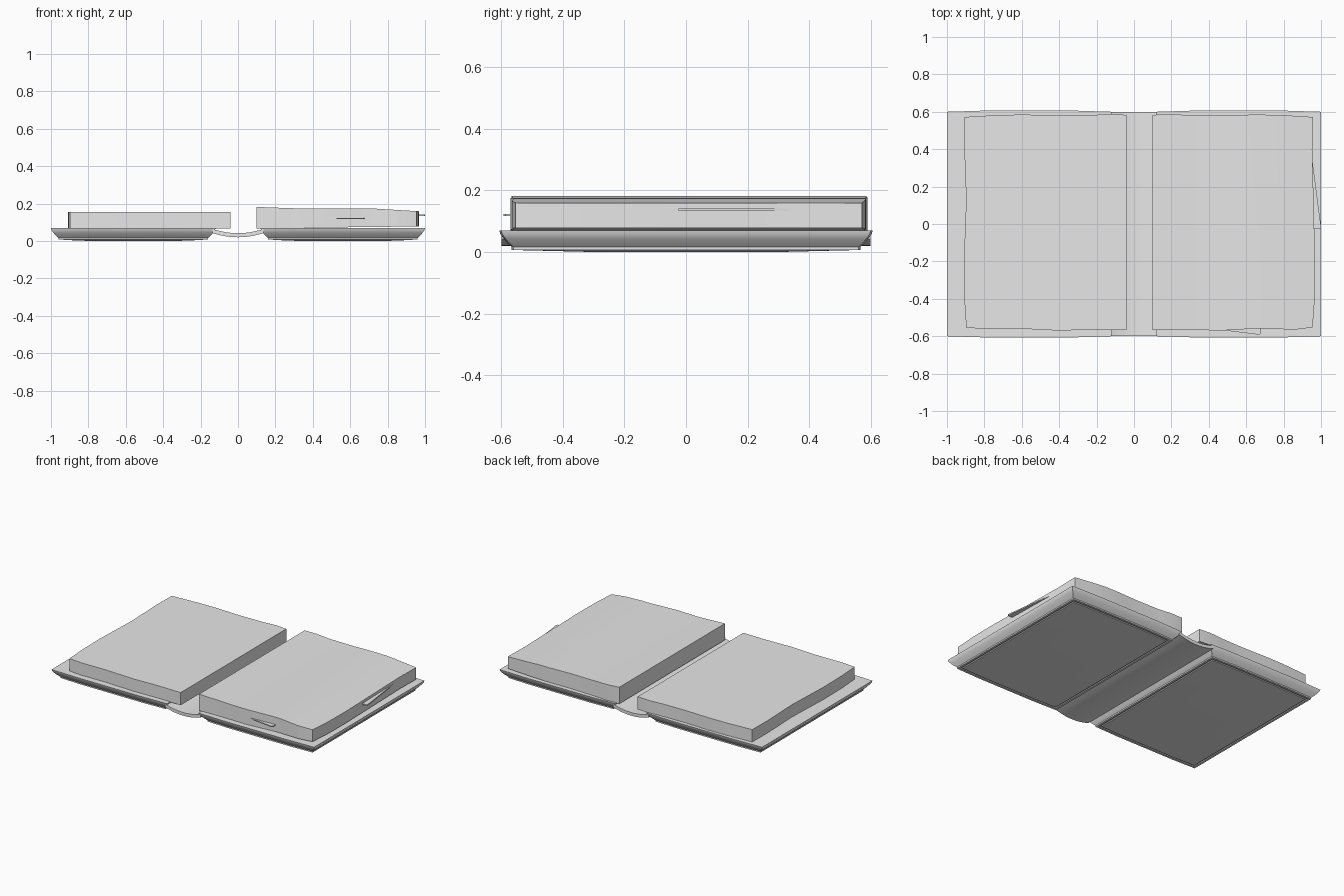
import bpy, bmesh, math
from mathutils import Vector

if "Cube" in bpy.data.objects:
    bpy.data.objects.remove(bpy.data.objects["Cube"])

grey = bpy.data.materials.new("plain_grey")
grey.diffuse_color = (0.8, 0.8, 0.8, 1)
grey.use_nodes = True
grey.node_tree.nodes["Principled BSDF"].inputs["Base Color"].default_value = grey.diffuse_color


def finish(name, bm, smooth=False):
    bmesh.ops.recalc_face_normals(bm, faces=bm.faces)
    mesh = bpy.data.meshes.new(name)
    bm.to_mesh(mesh)
    bm.free()
    mesh.materials.append(grey)
    obj = bpy.data.objects.new(name, mesh)
    bpy.context.collection.objects.link(obj)
    if smooth:
        bpy.ops.object.select_all(action='DESELECT')
        obj.select_set(True)
        bpy.context.view_layer.objects.active = obj
        bpy.ops.object.shade_smooth_by_angle(angle=math.radians(35))
    return obj


def bridge(bm, a, b):
    for i in range(len(a)):
        j = (i + 1) % len(a)
        bm.faces.new((a[i], a[j], b[j], b[i]))


def cover(name, x0, x1):
    """Board with a slightly bowed outline, sloping edge and stepped underside."""
    bm = bmesh.new()
    rings = []
    # (inset, height) from the top face down to the underside panel
    for inset, z in [(0, .07), (.003, .058), (.014, .043), (.026, .029), (.04, .016),
                     (.04, .007), (.055, .007), (.055, .013), (.066, .013), (.066, .006)]:
        a, b, y = x0 + inset, x1 - inset, .6 - inset
        w = b - a
        pts = [(a, -y), (a + .22 * w, -y - .006), (a + .78 * w, -y - .006), (b, -y),
               (b, y), (a + .78 * w, y + .006), (a + .22 * w, y + .006), (a, y)]
        rings.append([bm.verts.new((px, py, z)) for px, py in pts])
    for upper, lower in zip(rings, rings[1:]):
        bridge(bm, upper, lower)
    bm.faces.new(rings[0])
    # shallow bulge in the underside panel
    mid = (x0 + x1) / 2
    centre = [bm.verts.new((mid + (v.co.x - mid) * .6, v.co.y * .55, 0)) for v in rings[-1]]
    bridge(bm, rings[-1], centre)
    bm.faces.new(centre)
    finish(name, bm, True)


cover("left_cover", -1, -.12)
cover("right_cover", .12, 1)

# curved spine joining both covers
bm = bmesh.new()
xs = [-.135 + .27 * i / 12 for i in range(13)]
sag = lambda x: .042 + .022 * (x / .135) ** 2
section = [(x, sag(x)) for x in xs] + [(x, sag(x) - .022) for x in reversed(xs)]
ends = [[bm.verts.new((x, y, z)) for x, z in section] for y in (-.6, .6)]
bridge(bm, *ends)
for end in ends:
    bm.faces.new(end)
finish("spine", bm, True)


def interpolate(x, table):
    for (xa, za), (xb, zb) in zip(table, table[1:]):
        if x <= xb:
            return za + (zb - za) * max(0, x - xa) / (xb - xa)
    return table[-1][1]


def page_block(name, outline, top, bottom):
    """Stack of pages with an uneven outline; top and bottom follow height tables."""
    bm = bmesh.new()
    low = [bm.verts.new((x, y, 0)) for x, y in outline]
    high = [bm.verts.new((x, y, 1)) for x, y in outline]
    bridge(bm, low, high)
    bm.faces.new(low)
    bm.faces.new(high)
    for x, _ in top[1:-1]:
        bmesh.ops.bisect_plane(bm, geom=bm.verts[:] + bm.edges[:] + bm.faces[:],
                               plane_co=(x, 0, 0), plane_no=(1, 0, 0))
    for v in bm.verts:
        v.co.z = interpolate(v.co.x, top if v.co.z > .5 else bottom)
    finish(name, bm, True)


page_block("left_pages",
           [(-.04, .583), (-.13, .589), (-.22, .582), (-.4, .579), (-.58, .585), (-.72, .583),
            (-.905, .572), (-.907, .4), (-.897, .13), (-.91, -.21), (-.907, -.4),
            (-.897, -.553), (-.8, -.562), (-.6, -.56), (-.4, -.57), (-.2, -.564), (-.04, -.567)],
           [(-.91, .155), (-.04, .155)], [(-.91, .068), (-.04, .068)])

page_block("right_pages",
           [(.10, .583), (.19, .589), (.28, .582), (.46, .579), (.64, .585), (.78, .583),
            (.957, .572), (.953, .4), (.96, .13), (.968, -.21), (.966, -.4),
            (.955, -.553), (.86, -.565), (.67, -.558), (.46, -.57), (.28, -.564), (.10, -.567)],
           [(.10, .182), (.3, .175), (.55, .175), (.72, .174), (.85, .166), (.968, .159)],
           [(.10, .068), (.968, .078)])


def loose_page(name, pts, z, thick):
    bm = bmesh.new()
    layers = [[bm.verts.new((x, y, z + h)) for x, y in pts] for h in (-thick / 2, thick / 2)]
    bridge(bm, *layers)
    for layer in layers:
        bm.faces.new(layer)
    finish(name, bm)


# stray page corners poking out of the right stack
loose_page("front_loose_page", [(.45, -.565), (.67, -.592), (.676, -.586), (.676, -.555)], .12, .007)
loose_page("side_loose_page", [(.95, .37), (.95, -.024), (.998, -.024), (1.0, -.015)], .137, .008)
